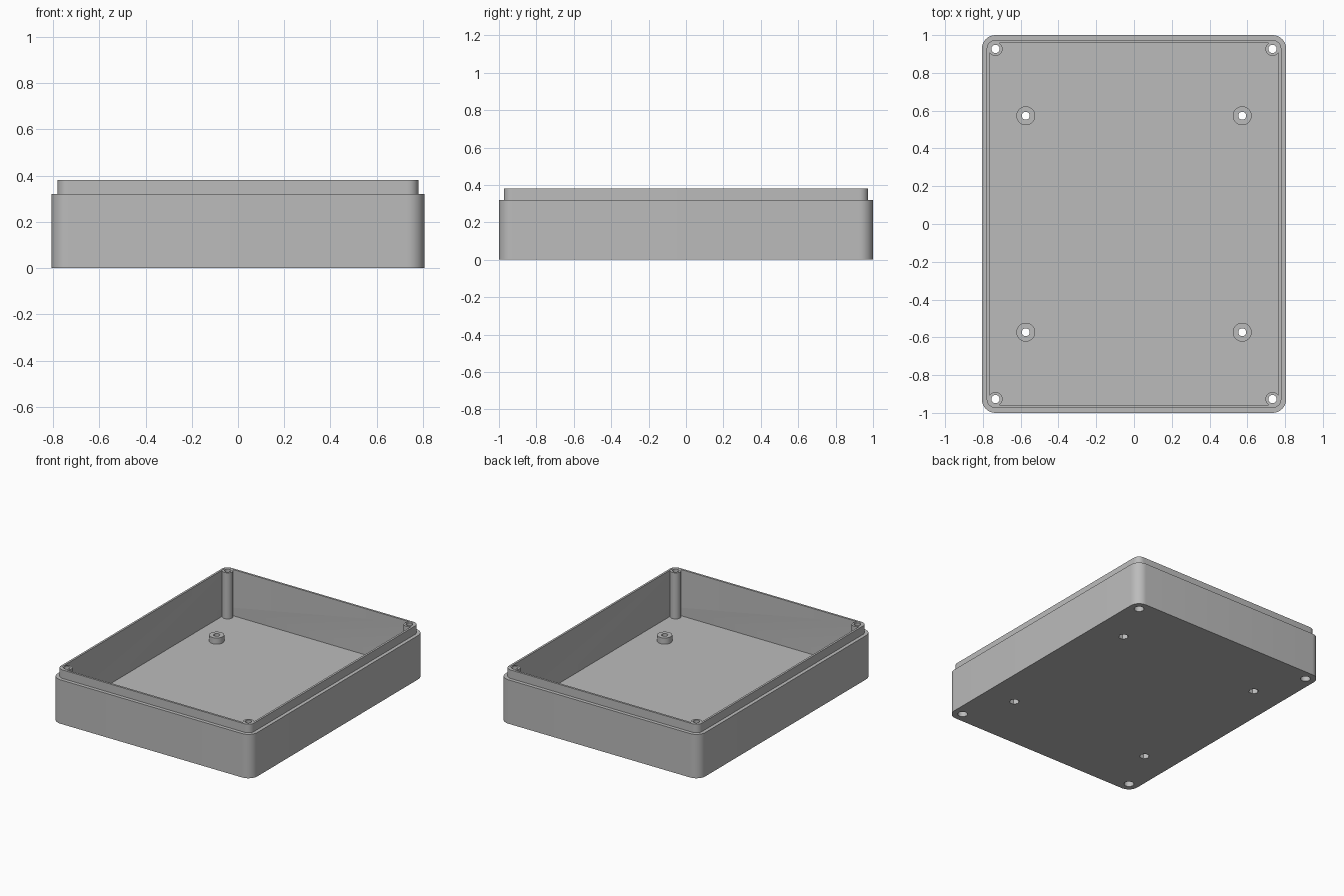
import bpy
import bmesh
from math import cos, sin, pi, radians

HALF_X, HALF_Y, CORNER = 0.806, 1.0, 0.073
FLOOR, LEDGE, TOP = 0.045, 0.32, 0.382
LIP_INSET, CAVITY_INSET = 0.026, 0.041
POST_X, POST_Y = HALF_X - CORNER, HALF_Y - CORNER
STANDOFF = 0.573

cube = bpy.data.objects.get("Cube")
if cube:
    bpy.data.objects.remove(cube, do_unlink=True)

# Single grey plastic
plastic = bpy.data.materials.new("grey_plastic")
plastic.use_nodes = True
grey = (0.5, 0.5, 0.5, 1)
plastic.diffuse_color = grey
for node in plastic.node_tree.nodes:
    if node.type == "BSDF_PRINCIPLED":
        node.inputs["Base Color"].default_value = grey


def make_object(name, bm):
    bmesh.ops.recalc_face_normals(bm, faces=bm.faces)
    mesh = bpy.data.meshes.new(name)
    bm.to_mesh(mesh)
    bm.free()
    mesh.materials.append(plastic)
    obj = bpy.data.objects.new(name, mesh)
    bpy.context.collection.objects.link(obj)
    return obj


def select_only(obj):
    bpy.ops.object.select_all(action="DESELECT")
    obj.select_set(True)
    bpy.context.view_layer.objects.active = obj


def smooth(obj):
    select_only(obj)
    bpy.ops.object.shade_smooth_by_angle(angle=radians(30))


def bridge(bm, a, b):
    n = len(a)
    for i in range(n):
        j = (i + 1) % n
        bm.faces.new((a[i], a[j], b[j], b[i]))


def rounded_loop(bm, inset, z, steps=10):
    """Rounded rectangle whose corners share centres at every inset."""
    loop = []
    r = CORNER - inset
    for q, (sx, sy) in enumerate(((1, 1), (-1, 1), (-1, -1), (1, -1))):
        for k in range(steps + 1):
            a = (q + k / steps) * pi / 2
            loop.append(bm.verts.new((sx * POST_X + r * cos(a), sy * POST_Y + r * sin(a), z)))
    return loop


def circle_loop(bm, x, y, r, z, sides):
    return [bm.verts.new((x + r * cos(2 * pi * i / sides), y + r * sin(2 * pi * i / sides), z))
            for i in range(sides)]


def tube(name, x, y, outer, bore, z0, z1, sides=32):
    bm = bmesh.new()
    rings = [circle_loop(bm, x, y, r, z, sides)
             for r, z in ((outer, z0), (outer, z1), (bore, z1), (bore, z0))]
    for i in range(4):
        bridge(bm, rings[i], rings[(i + 1) % 4])
    smooth(make_object(name, bm))


# Open tray with a stepped lip
bm = bmesh.new()
profile = ((0, 0), (0, LEDGE), (LIP_INSET, LEDGE), (LIP_INSET, TOP),
           (CAVITY_INSET, TOP), (CAVITY_INSET, FLOOR))
loops = [rounded_loop(bm, inset, z) for inset, z in profile]
for lower, upper in zip(loops, loops[1:]):
    bridge(bm, lower, upper)
bm.faces.new(loops[0])
bm.faces.new(loops[-1])
tray = make_object("tray", bm)

corners = [(side_x, sx, side_y, sy) for side_x, sx in (("left", 1), ("right", -1))
           for side_y, sy in (("front", -1), ("back", 1))]

# Floor recesses: round for screw heads, hexagonal for nuts
bm = bmesh.new()
for _, sx, _, sy in corners:
    for x, y, r, sides in ((POST_X, POST_Y, 0.033, 32), (STANDOFF, STANDOFF, 0.034, 6)):
        ends = [circle_loop(bm, sx * x, sy * y, r, z, sides) for z in (-0.05, 0.1)]
        bridge(bm, *ends)
        for end in ends:
            bm.faces.new(end)
cutter = make_object("recess_cutter", bm)
cutter.hide_render = True
cut = tray.modifiers.new("recesses", "BOOLEAN")
cut.operation = "DIFFERENCE"
cut.solver = "EXACT"
cut.object = cutter
select_only(tray)
bpy.ops.object.modifier_apply(modifier=cut.name)
bpy.data.objects.remove(cutter, do_unlink=True)
smooth(tray)

# Corner screw posts and board standoffs
for side_x, sx, side_y, sy in corners:
    place = side_y + "_" + side_x
    tube(place + "_screw_post", sx * POST_X, sy * POST_Y, 0.037, 0.022, FLOOR, TOP - 0.001)
    tube(place + "_standoff", sx * STANDOFF, sy * STANDOFF, 0.05, 0.021, FLOOR, 0.09)
